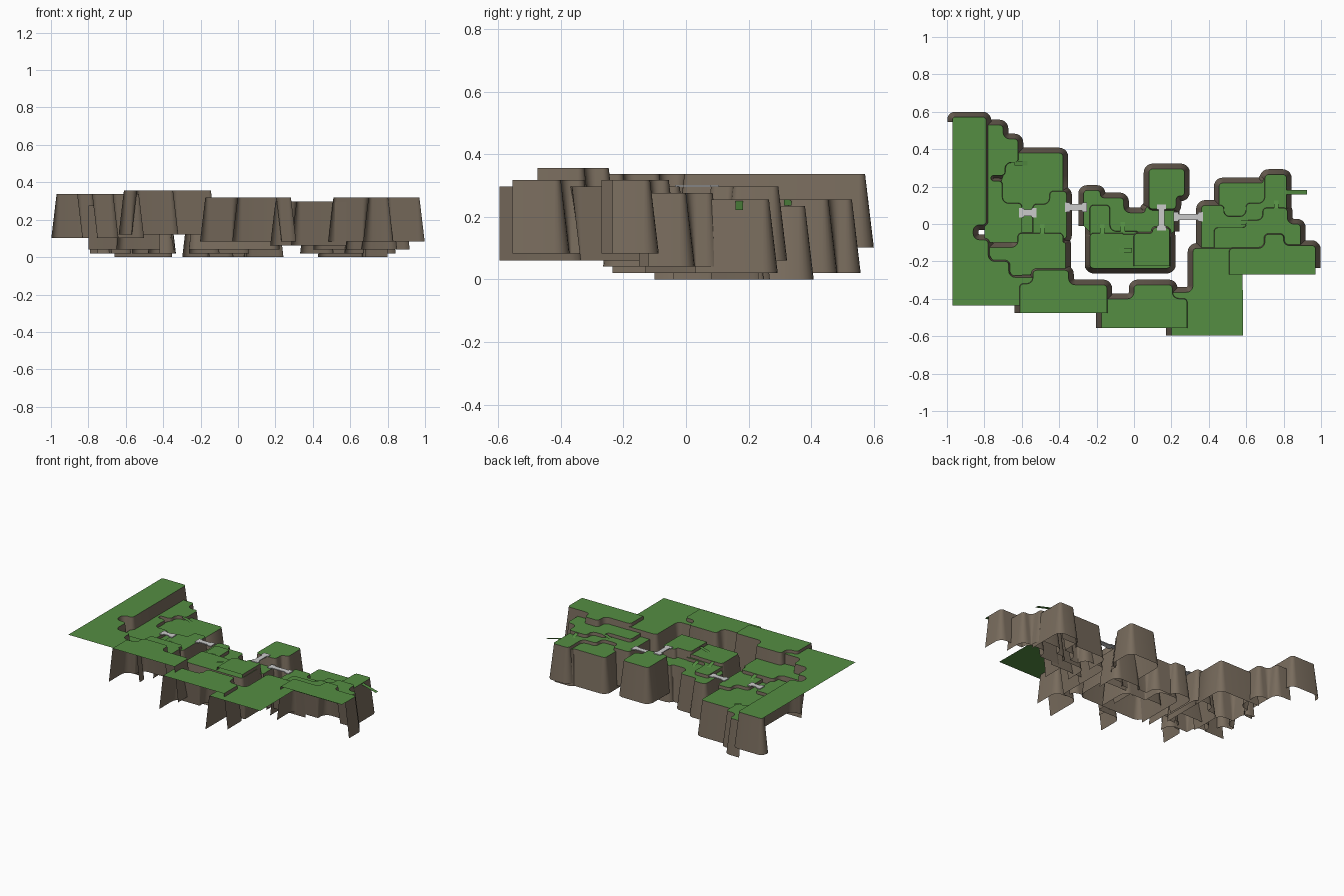
import bpy, bmesh, math
from mathutils import Vector

if "Cube" in bpy.data.objects:
    bpy.data.objects.remove(bpy.data.objects["Cube"])

DROP, FLARE = 0.235, 0.028


def material(name, rgb):
    m = bpy.data.materials.new(name)
    m.diffuse_color = (*rgb, 1)
    m.use_nodes = True
    m.node_tree.nodes["Principled BSDF"].inputs["Base Color"].default_value = m.diffuse_color
    return m


GRASS = material("grass", (0.09, 0.27, 0.055))
ROCK = material("rock", (0.19, 0.15, 0.11))


def make(name, verts, faces, mats=(), indices=None):
    me = bpy.data.meshes.new(name)
    me.from_pydata(verts, [], faces)
    for m in mats:
        me.materials.append(m)
    if indices:
        me.polygons.foreach_set("material_index", indices)
    ob = bpy.data.objects.new(name, me)
    bpy.context.collection.objects.link(ob)
    return ob


def rounded(path, closed):
    """Fillet a clockwise path; returns (point, outward offset) pairs."""
    n, out = len(path), []
    pts = [Vector(p) for p in path]

    def left(d):
        return Vector((-d.y, d.x))
    for i, p in enumerate(pts):
        if not closed and i in (0, n - 1):
            d = (pts[1] - p if i == 0 else p - pts[i - 1]).normalized()
            out.append((p, left(d)))
            continue
        a, b = p - pts[i - 1], pts[(i + 1) % n] - p
        la, lb = a.length, b.length
        a.normalize()
        b.normalize()
        turn = math.atan2(a.x * b.y - a.y * b.x, a.dot(b))
        r = 0.02 if turn < 0 else 0.035
        t = min(r * abs(math.tan(turn / 2)), la * 0.48, lb * 0.48)
        r = t / max(abs(math.tan(turn / 2)), 1e-6)
        sign = 1 if turn > 0 else -1
        start = p - a * t
        centre = start + left(a) * r * sign
        for k in range(6):
            ang = turn * k / 5
            c, s = math.cos(ang), math.sin(ang)
            na = left(a)
            nrm = Vector((na.x * c - na.y * s, na.x * s + na.y * c))
            out.append((centre - nrm * r * sign, nrm))
    return out


def plateau(name, z, path, extra=(), closed=False):
    """Flat grass top with a flared rock skirt along the path."""
    ring = rounded(path, closed)
    n = len(ring)
    verts = [(p.x, p.y, z) for p, _ in ring] + [(x, y, z) for x, y in extra]
    make(name + "_grass", verts, [list(range(len(verts)))[::-1]], [GRASS])
    wall = [(p.x, p.y, z) for p, _ in ring]
    wall += [(p.x + q.x * FLARE, p.y + q.y * FLARE, z - DROP) for p, q in ring]
    faces = [(i, (i + 1) % n, n + (i + 1) % n, n + i) for i in range(n if closed else n - 1)]
    ob = make(name + "_cliff", wall, faces, [ROCK])
    bm = bmesh.new()
    bm.from_mesh(ob.data)
    for f in bm.faces:
        f.smooth = True
        f.normal_flip() if f.normal.z < 0 else None
    bm.to_mesh(ob.data)
    bm.free()


# Southern and western high ground
plateau("west_ridge", 0.337,
        [(-.97, .545), (-.97, .572), (-.79, .572), (-.79, -.005), (-.86, -.005), (-.86, -.085),
         (-.78, -.085), (-.78, -.2), (-.67, -.2), (-.67, -.285), (-.53, -.285), (-.53, -.34)],
        [(-.6, -.435), (-.97, -.435)])
plateau("south_west_hill", 0.356,
        [(-.61, -.475), (-.61, -.32), (-.54, -.32), (-.54, -.247), (-.35, -.247), (-.35, -.325),
         (-.145, -.325), (-.145, -.475)])
plateau("south_hill", 0.318,
        [(-.175, -.555), (-.175, -.4), (0, -.4), (0, -.325), (.205, -.325), (.205, -.4),
         (.283, -.4), (.283, -.555)])
plateau("south_east_field", 0.296,
        [(.2, -.595), (.2, -.365), (.315, -.365), (.315, -.13), (.58, -.13)], [(.583, -.595)])

# Western terraces
plateau("west_lower_terrace", 0.235,
        [(-.66, .38), (-.38, .38), (-.38, .17), (-.38, -.1)], [(-.72, -.1), (-.72, .2)])
plateau("west_upper_terrace", 0.255,
        [(-.79, .53), (-.70, .53), (-.70, .455), (-.62, .455), (-.62, .33), (-.69, .33),
         (-.69, .26), (-.765, .26), (-.765, .23), (-.705, .23), (-.705, .11), (-.6, .11),
         (-.6, -.06)], [(-.6, -.1), (-.8, -.1)])
plateau("west_knoll", 0.255,
        [(-.54, -.1), (-.54, .105), (-.45, .105), (-.45, .175), (-.36, .175), (-.36, -.08),
         (-.42, -.08)])
plateau("west_mid_terrace", 0.276,
        [(-.8, -.125), (-.62, -.125), (-.62, -.05), (-.38, -.05), (-.38, -.1), (-.365, -.1),
         (-.365, -.26)], [(-.7, -.28)])

# Central island
plateau("island_lower_terrace", 0.235,
        [(-.27, -.01), (-.27, .18), (-.18, .18), (-.18, .14), (-.055, .14), (-.055, .06),
         (.06, .06), (.06, .09), (.215, .09), (.215, -.04)], [(.15, -.08), (-.2, -.08)])
plateau("island_mid_terrace", 0.255,
        [(-.235, -.235), (-.235, .1), (-.13, .1), (-.13, -.04), (.03, -.04), (.03, -.235)])
plateau("island_upper_terrace", 0.276,
        [(-.235, -.237), (-.235, -.05), (-.06, -.05), (-.06, -.055), (.195, -.055), (.195, -.237)],
        closed=True)
plateau("island_summit", 0.296,
        [(.0, -.225), (.0, -.05), (.1, -.05), (.1, -.02), (.19, -.02), (.19, -.225)])
plateau("north_stack", 0.296,
        [(.08, .08), (.08, .295), (.27, .295), (.27, .15), (.225, .15), (.225, .08)], closed=True)

# Eastern terraces
plateau("east_lower_terrace", 0.235,
        [(.455, .08), (.455, .22), (.69, .22), (.69, .24), (.8, .24)], [(.8, .03), (.5, .03)])
plateau("east_mid_terrace", 0.255,
        [(.36, -.13), (.36, .1), (.48, .1), (.48, .04), (.6, .04), (.6, .11), (.7, .11),
         (.7, .265), (.815, .265), (.815, .03)], [(.815, -.1)])
plateau("east_upper_terrace", 0.276,
        [(.43, -.15), (.43, -.02), (.6, -.02), (.6, .02), (.69, .02), (.69, .085), (.82, .085),
         (.82, 0), (.89, 0), (.89, -.12)], [(.89, -.2), (.5, -.2)])
plateau("east_hill", 0.318,
        [(.51, -.27), (.51, -.13), (.7, -.13), (.7, -.055), (.8, -.055), (.8, -.115), (.97, -.115),
         (.97, -.235)], [(.97, -.27)])


def strip(name, a, b, width, mats=()):
    """Sloping or level quad from a to b."""
    a, b = Vector(a), Vector(b)
    d = b - a
    s = Vector((-d.y, d.x, 0)).normalized() * width / 2
    return make(name, [a - s, b - s, b + s, a + s], [(0, 1, 2, 3)], mats)


# Grass ramps joining neighbouring levels
ramps = [((-.64, .325, .255), (-.57, .325, .236)), ((.8, .17, .255), (.925, .17, .222)),
         ((-.49, -.06, .276), (-.49, 0, .256)), ((-.17, -.06, .276), (-.17, 0, .256)),
         ((-.01, -.14, .296), (-.08, -.14, .277)), ((.76, .07, .276), (.76, .125, .256)),
         ((-.06, -.05, .255), (-.06, .01, .236)), ((.61, .01, .276), (.55, .01, .256))]
for a, b in ramps:
    strip("ramp", a, b, 0.025, [GRASS])


def bridge(name, a, b):
    """Thin deck with a wider landing at each end."""
    a, b = Vector(a), Vector(b)
    u = (b - a).normalized() * 0.028
    parts = [(a, a + u, .05), (a + u * .9, b - u * .9, .033), (b - u, b, .05)]
    for p, q, w in parts:
        ob = strip(name, p, q, w)
        m = ob.modifiers.new("thickness", "SOLIDIFY")
        m.thickness = 0.006


bridge("west_bridge", (-.615, .06, .261), (-.52, .06, .261))
bridge("channel_bridge", (-.37, .09, .261), (-.25, .09, .261))
bridge("north_bridge", (.147, -.035, .301), (.147, .105, .301))
bridge("east_bridge", (.21, .038, .261), (.37, .038, .261))
